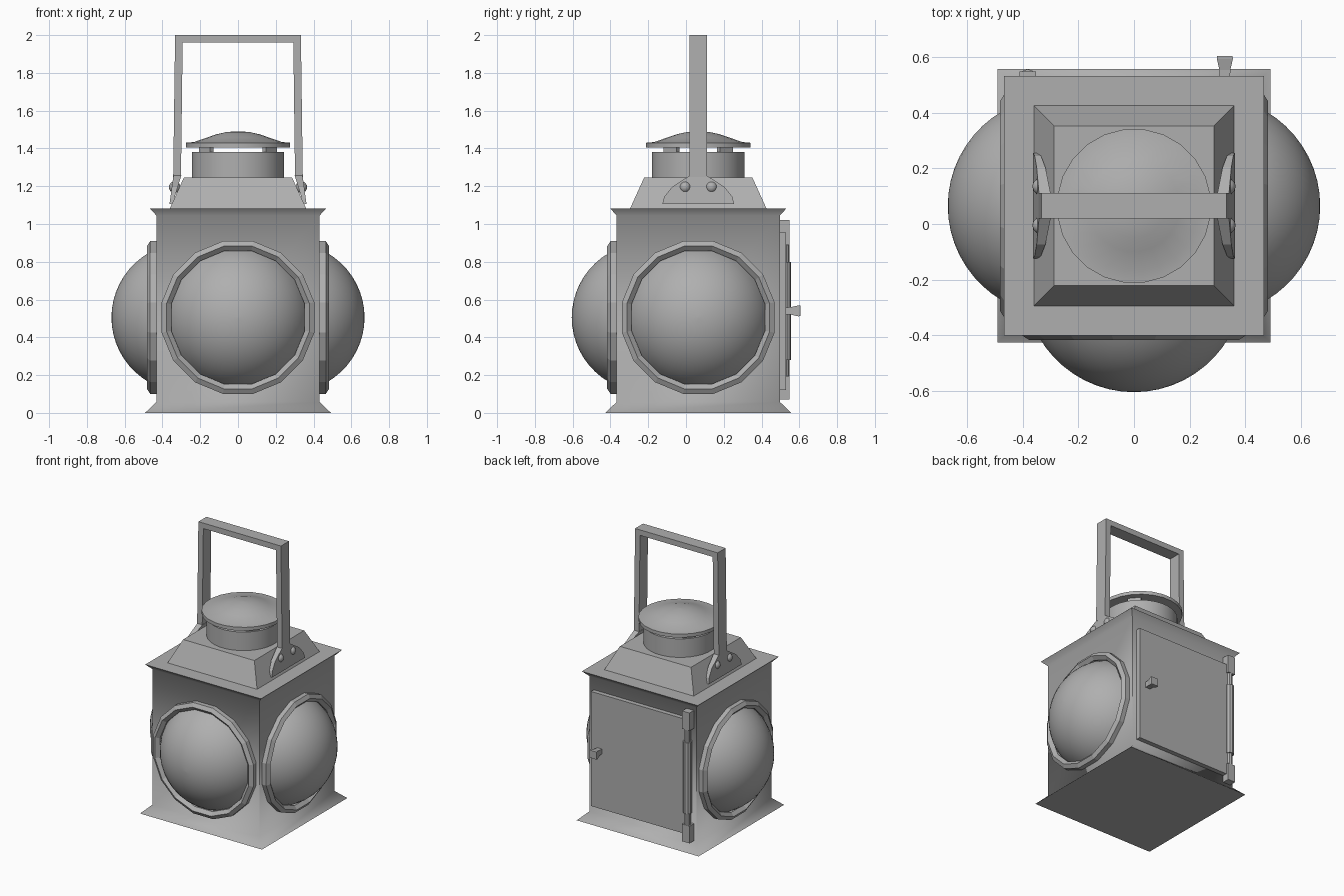
import bpy, bmesh, math
from mathutils import Matrix

if "Cube" in bpy.data.objects:
    bpy.data.objects.remove(bpy.data.objects["Cube"])

CY = 0.065   # depth centre of the lamp body
CENTRE = Matrix.Translation((0, CY, 0))
GREY = bpy.data.materials.new("dark_grey_metal")
GREY.diffuse_color = (0.43, 0.43, 0.43, 1)
GREY.use_nodes = True
GREY.node_tree.nodes["Principled BSDF"].inputs["Base Color"].default_value = GREY.diffuse_color


def finish(name, bm, smooth=None):
    bmesh.ops.remove_doubles(bm, verts=bm.verts, dist=1e-5)
    bmesh.ops.recalc_face_normals(bm, faces=bm.faces)
    me = bpy.data.meshes.new(name)
    bm.to_mesh(me)
    bm.free()
    me.materials.append(GREY)
    if smooth:
        me.polygons.foreach_set("use_smooth", [True] * len(me.polygons))
        me.set_sharp_from_angle(angle=math.radians(smooth))
    ob = bpy.data.objects.new(name, me)
    bpy.context.collection.objects.link(ob)
    return ob


def loft(name, rings, smooth=None, closed=False):
    """Skin a list of equally long point rings, capped unless closed."""
    bm = bmesh.new()
    vs = [[bm.verts.new(p) for p in r] for r in rings]
    pairs = list(zip(vs, vs[1:])) + ([(vs[-1], vs[0])] if closed else [])
    n = len(rings[0])
    for a, b in pairs:
        for i in range(n):
            j = (i + 1) % n
            bm.faces.new((a[i], a[j], b[j], b[i]))
    if not closed:
        bm.faces.new(vs[0])
        bm.faces.new(vs[-1])
    return finish(name, bm, smooth)


def lathe(name, profile, n, mat, smooth=30, closed=False):
    """Turn (radius, height) points around local z, then place with mat."""
    rings = []
    for r, h in profile:
        r = max(r, 1e-3)
        ang = [2 * math.pi * (i + 0.5) / n for i in range(n)]
        rings.append([(mat @ Matrix.Translation((r * math.cos(a), r * math.sin(a), h))).translation
                      for a in ang])
    return loft(name, rings, smooth, closed)


def square_loft(name, sections, smooth=None):
    return loft(name, [[(x * h, CY + y * h, z) for x, y in ((-1, -1), (1, -1), (1, 1), (-1, 1))]
                       for h, z in sections], smooth)


def box(name, x0, x1, y0, y1, z0, z1):
    return loft(name, [[(x0, y0, z), (x1, y0, z), (x1, y1, z), (x0, y1, z)] for z in (z0, z1)])


# body with flared foot and flared top rim (softly shaded), and the tapered roof
square_loft("body", [(0.492, 0), (0.432, 0.058), (0.432, 1.045), (0.467, 1.083)], 60)
square_loft("roof", [(0.362, 1.08), (0.287, 1.245)])

# chimney, posts and rain cap
lathe("chimney", [(0.245, 1.24), (0.245, 1.38)], 32, CENTRE)
for deg in (40, 140, 220, 320):
    post = box("cap_post", 0.208, 0.232, -0.045, 0.045, 1.375, 1.41)
    post.matrix_world = CENTRE @ Matrix.Rotation(math.radians(deg), 4, 'Z')
lathe("rain_cap", [(0, 1.405), (0.278, 1.405), (0.278, 1.43), (0.235, 1.434), (0.165, 1.458),
                   (0.115, 1.475), (0.06, 1.487), (0, 1.491)], 24, CENTRE)

# three bulging lenses with faceted rings: front, right, left
A, H = 0.365, 0.24
R = (A * A + H * H) / (2 * H)
T = math.asin(A / R)
dome = [(R * math.sin(T * (1 - i / 10)), R * math.cos(T * (1 - i / 10)) - R + H) for i in range(11)]
for side, turn in (("front", 0), ("right", 90), ("left", -90)):
    mat = (Matrix.Translation((0, CY, 0.505)) @ Matrix.Rotation(math.radians(turn), 4, 'Z')
           @ Matrix.Rotation(math.radians(90), 4, 'X') @ Matrix.Translation((0, 0, 0.43)))
    lathe(side + "_lens", dome, 32, mat, 40)
    lathe(side + "_lens_ring", [(0.36, -0.01), (0.412, -0.01), (0.412, 0.035), (0.385, 0.052), (0.36, 0.03)],
          16, mat, None, True)

# back door with hinge and knob
box("door", -0.37, 0.395, 0.485, 0.53, 0.12, 0.955)
for z0, z1 in ((0.07, 0.195), (0.89, 1.02)):
    box("hinge_block", -0.412, -0.352, 0.485, 0.548, z0, z1)
hinge = Matrix.Translation((-0.382, 0.526, 0))
lathe("hinge_barrel", [(0.022, 0.19), (0.022, 0.28), (0.031, 0.28), (0.031, 0.80), (0.022, 0.80), (0.022, 0.895)],
      10, hinge)
knob = Matrix.Translation((0.327, 0.52, 0.54)) @ Matrix.Rotation(math.radians(-90), 4, 'X')
lathe("door_knob", [(0.026, 0), (0.028, 0.035), (0.041, 0.075), (0.039, 0.085)], 4, knob, None)

# carrying handle: inverted U strap
half = [(0.343, 1.25), (0.333, 2.0)]
inner = [(0.293, 1.96), (0.302, 1.25)]
out = half + [(-x, z) for x, z in half[::-1]] + [(-x, z) for x, z in inner[::-1]] + inner
loft("handle", [[(x, y, z) for x, z in out] for y in (CY - 0.046, CY + 0.046)])

# flared handle feet that follow the roof slope, each with two rivets
foot = [(0.19, 1.105), (0.18, 1.145), (0.138, 1.197), (0.046, 1.256)]
outline = foot + [(-y, z) for y, z in foot[::-1]]
for s in (-1, 1):
    loft("handle_foot", [[(s * (x0 - k * (z - 1.105)), CY + y, z) for y, z in outline]
                         for x0, k in ((0.347, 0.31), (0.363, 0.14))])
    for dy in (-0.07, 0.07):
        bm = bmesh.new()
        bmesh.ops.create_uvsphere(bm, u_segments=12, v_segments=8, radius=0.031,
                                  matrix=Matrix.Translation((s * 0.335, CY + dy, 1.195)))
        finish("rivet", bm, 60)
